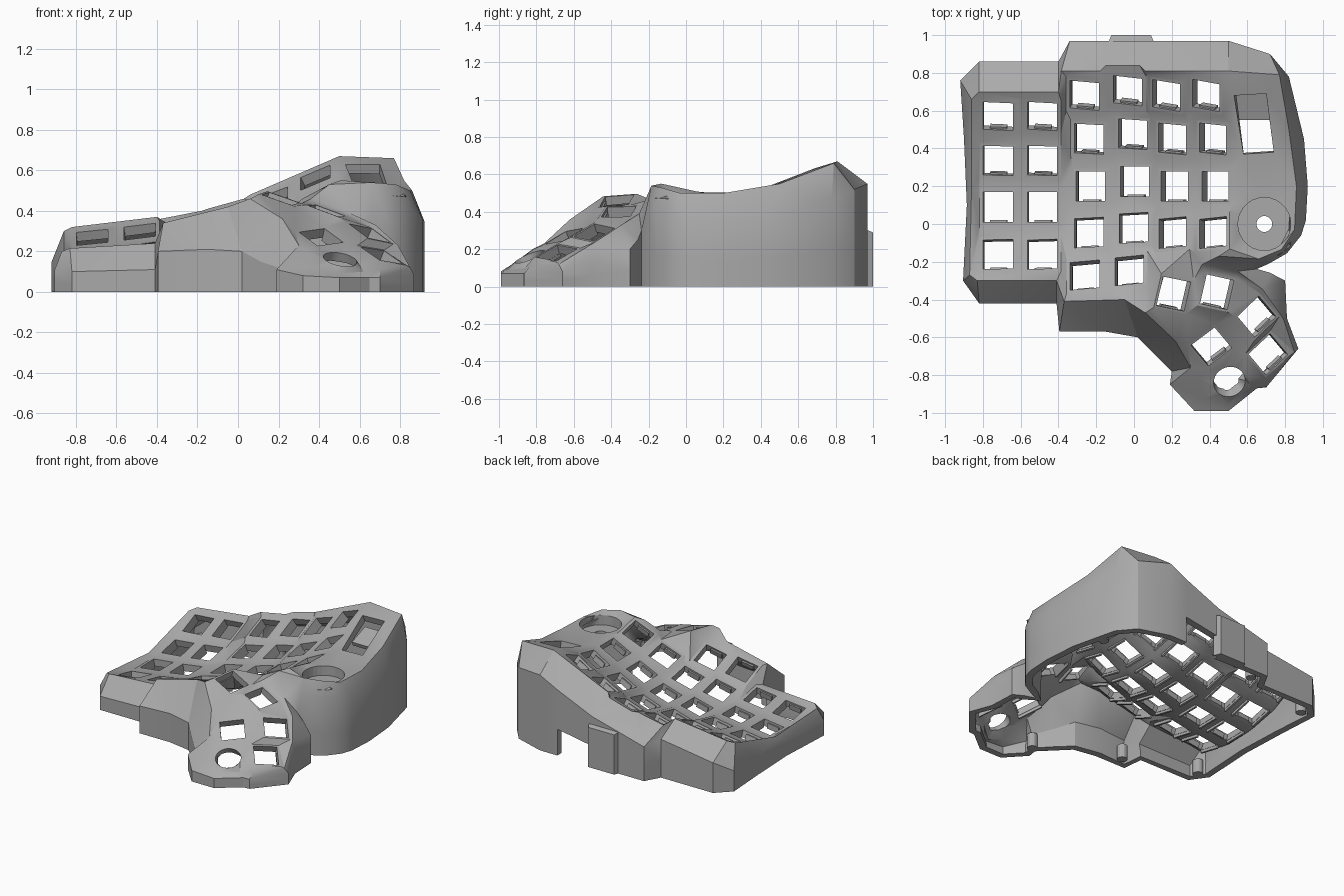
import bpy, bmesh, math
from mathutils import Vector, Matrix
from mathutils.geometry import delaunay_2d_cdt

cube = bpy.data.objects.get("Cube")
if cube:
    bpy.data.objects.remove(cube, do_unlink=True)

grey = bpy.data.materials.new("matte_grey")
grey.use_nodes = True
colour = (0.4, 0.4, 0.4, 1)
grey.diffuse_color = colour
grey.node_tree.nodes["Principled BSDF"].inputs["Base Color"].default_value = colour


def finish(bm, name):
    mesh = bpy.data.meshes.new(name)
    bm.to_mesh(mesh)
    bm.free()
    mesh.materials.append(grey)
    obj = bpy.data.objects.new(name, mesh)
    bpy.context.collection.objects.link(obj)
    return obj


def key_frame(x, y, z, gx, gy, turn):
    """Local axes of a key seat lying on a tilted plane."""
    normal = Vector((-gx, -gy, 1)).normalized()
    a = math.radians(turn)
    ey = Vector((-math.sin(a), math.cos(a), 0))
    ey.z = gx * ey.x + gy * ey.y
    ey.normalize()
    return Vector((x, y, z)), ey.cross(normal), ey, normal


def square(frame, half):
    c, ex, ey, _ = frame
    return [c + ex * sx * half + ey * sy * half
            for sx, sy in ((-1, -1), (1, -1), (1, 1), (-1, 1))]


def disc(frame, radius, steps=28):
    c, ex, ey, _ = frame
    turn = [math.tau * i / steps for i in range(steps)]
    return [c + ex * radius * math.cos(t) + ey * radius * math.sin(t) for t in turn]


# Key columns: x, height, side slope, pitch, sideways drift, rows
outer_rows = (.57, .335, .09, -.16)
main_rows = (.68, .45, .2, -.045)
columns = [
    (-.72, .167, .12, .11, 0, outer_rows),
    (-.485, .195, .15, .11, 0, outer_rows),
    (-.23, .22, .25, 0, .14, main_rows + (-.27,)),
    (.005, .265, .3, 0, .15, [y + .025 for y in main_rows + (-.27,)]),
    (.215, .355, .45, 0, .19, main_rows),
    (.43, .46, .5, 0, .21, main_rows),
]
keys = []
for x, z, slope, pitch, drift, rows in columns:
    for y in rows:
        t = y - .2
        keys.append(key_frame(x - drift * t * t, y, z + .45 * t * t + pitch * t,
                              slope, .9 * t + pitch, 0))

# Thumb keys: position, slopes, turn
thumbs = [key_frame(*k) for k in (
    (.21, -.37, .46, -.32, .15, -13),
    (.44, -.36, .40, -.35, .1, -13),
    (.65, -.49, .29, -.45, .25, 40),
    (.41, -.65, .27, -.2, .45, 40),
    (.71, -.69, .18, -.4, .25, 40))]
ball_seat = key_frame(.505, -.835, .16, -.2, .4, 0)
dial_seat = key_frame(.69, 0, .5, 0, 0, 0)

# Upper rim of the plate, counterclockwise
rim = [
    (-.86, .66, .30), (-.86, .2, .17), (-.87, -.27, .2), (-.83, -.3, .215),
    (-.41, -.3, .24), (-.37, -.41, .34), (-.05, -.4, .42), (.06, -.47, .46),
    (.22, -.62, .36), (.3, -.76, .23), (.34, -.82, .2), (.37, -.93, .12),
    (.49, -.955, .09), (.62, -.86, .1), (.7, -.835, .11), (.85, -.68, .12),
    (.79, -.5, .23), (.68, -.345, .33), (.55, -.25, .39), (.36, -.215, .46),
    (.45, -.17, .53), (.66, -.185, .54), (.78, -.135, .53), (.85, -.03, .5),
    (.86, .2, .5), (.82, .5, .55), (.77, .79, .66), (.5, .81, .67),
    (.06, .81, .48), (.03, .84, .46), (-.15, .84, .41), (-.18, .81, .4),
    (-.385, .81, .36), (-.4, .7, .37), (-.82, .7, .32)]

# Shoulder where the sloping skirt meets the upright wall
port_corner = (.36, .97, .48)
shoulder = [
    (-.92, .76, .15), (-.9, .45, .13), (-.885, .1, .11), (-.905, -.3, .11),
    (-.82, -.42, .1), (-.41, -.42, .11), (-.395, -.57, .2), (-.15, -.57, .21),
    (.02, -.6, .2), (.11, -.69, .15), (.2, -.78, .12), (.19, -.85, .11),
    (.32, -.99, .08), (.5, -.99, .07), (.65, -.87, .07), (.7, -.865, .07),
    (.87, -.66, .08), (.81, -.5, .15), (.8, -.3, .2), (.72, -.258, .25),
    (.65, -.238, .3), (.71, -.212, .42), (.81, -.155, .42), (.885, -.06, .38),
    (.91, .02, .36), (.92, .2, .35), (.9, .45, .38), (.82, .78, .47),
    (.72, .9, .52), (.5, .97, .55), port_corner, (.08, .97, .36),
    (-.34, .97, .25), (-.4, .86, .28), (-.82, .86, .22)]

# Openings in the plate
screen = [(.58, .37, .51), (.74, .38, .51), (.7, .69, .63), (.53, .68, .63)]
holes = [square(k, .079) for k in keys + thumbs]
holes += [disc(ball_seat, .085), disc(dial_seat, .14), [Vector(p) for p in screen]]
frames = [square(k, .099) for k in keys] + [square(k, .092) for k in thumbs]
loops = [[Vector(p) for p in shoulder], [Vector(p) for p in rim]] + holes + frames


def inside(p, loop):
    hit = False
    for a, b in zip(loop, loop[1:] + loop[:1]):
        if (a.y > p.y) != (b.y > p.y):
            if p.x < a.x + (p.y - a.y) * (b.x - a.x) / (b.y - a.y):
                hit = not hit
    return hit


# Triangulate the top skin between all loops
points, edges = [], []
for loop in loops:
    start, n = len(points), len(loop)
    points += loop
    edges += [(start + i, start + (i + 1) % n) for i in range(n)]
flat, _, faces, origin, _, _ = delaunay_2d_cdt(
    [p.xy for p in points], edges, [], 0, 1e-5)

bm = bmesh.new()
verts = []
lookup = {}
for i, p in enumerate(flat):
    if origin[i]:
        z = points[origin[i][0]].z
    else:
        z = min(points, key=lambda q: (q.xy - p).length).z
    verts.append(bm.verts.new((p.x, p.y, z)))
    for o in origin[i]:
        lookup[o] = verts[-1]
for f in faces:
    mid = sum((flat[i] for i in f), Vector((0, 0))) / len(f)
    if inside(mid, loops[0]) and not any(inside(mid, h) for h in holes):
        face = bm.faces.new([verts[i] for i in f])
        face.normal_update()
        if face.normal.z < 0:
            face.normal_flip()

# Upright walls, leaving a cable port at the back
count = len(shoulder)
levels = [[lookup[i] for i in range(count)]]
for part in (.4, 0):
    levels.append([bm.verts.new((x, y, z * part)) for x, y, z in shoulder])
for row in range(2):
    upper, lower = levels[row], levels[row + 1]
    for i in range(count):
        j = (i + 1) % count
        if row == 1 and shoulder[i] == port_corner:
            continue
        bm.faces.new((upper[i], lower[i], lower[j], upper[j]))
bmesh.ops.delete(bm, geom=[v for v in bm.verts if not v.link_faces], context='VERTS')
case = finish(bm, "case_shell")
shell = case.modifiers.new("thickness", 'SOLIDIFY')
shell.thickness = .05
shell.offset = -1
bpy.ops.object.select_all(action='DESELECT')
case.select_set(True)
bpy.context.view_layer.objects.active = case
bpy.ops.object.modifier_apply(modifier=shell.name)
bpy.ops.object.shade_smooth_by_angle(angle=math.radians(30))


def add_box(bm, centre, size, rotation=None):
    m = Matrix.Translation(centre)
    if rotation:
        m = m @ rotation.to_4x4()
    bmesh.ops.create_cube(bm, size=1, matrix=m @ Matrix.Diagonal((*size, 1)))


# Switch clips on the near edge of every key opening
bm = bmesh.new()
for c, ex, ey, n in keys + thumbs:
    turn = Matrix((ex, ey, n)).transposed()
    add_box(bm, c - ey * .075 - n * .035, (.09, .012, .04), turn)
    for side in (-1, 1):
        add_box(bm, c + ex * side * .087 - n * .05, (.012, .17, .04), turn)
finish(bm, "switch_clips")

# Sunken dial seat with a centre hole
bm = bmesh.new()
profile = [(.14, .5), (.14, .43), (.042, .43), (.042, .41), (.15, .41), (.15, .48)]
rings = [[bm.verts.new(v) for v in disc(key_frame(.69, 0, z, 0, 0, 0), r)] for r, z in profile]
for a, b in zip(rings, rings[1:]):
    for i in range(len(a)):
        j = (i + 1) % len(a)
        bm.faces.new((a[i], a[j], b[j], b[i]))
bmesh.ops.reverse_faces(bm, faces=bm.faces[:])
finish(bm, "dial_seat")

# Slanted tray behind the screen opening
bm = bmesh.new()
add_box(bm, (.63, .63, .5), (.19, .16, .03), Matrix.Rotation(.35, 3, 'X'))
finish(bm, "screen_tray")

# Raised pad on the back wall
bm = bmesh.new()
add_box(bm, (-.015, .975, .155), (.25, .05, .31))
for v in bm.verts:
    if v.co.y > .98:
        v.co.x += .02 if v.co.x < 0 else -.02
        v.co.z -= .02 if v.co.z > .1 else 0
finish(bm, "back_pad")

# Screw posts inside the wall
bm = bmesh.new()
for x, y in ((.79, .63), (-.82, .74), (-.82, -.32), (-.31, -.49), (.24, -.76), (-.27, .88)):
    bmesh.ops.create_cone(bm, cap_ends=True, segments=16, radius1=.035, radius2=.035,
                          depth=.1, matrix=Matrix.Translation((x, y, .05)))
finish(bm, "screw_posts")
